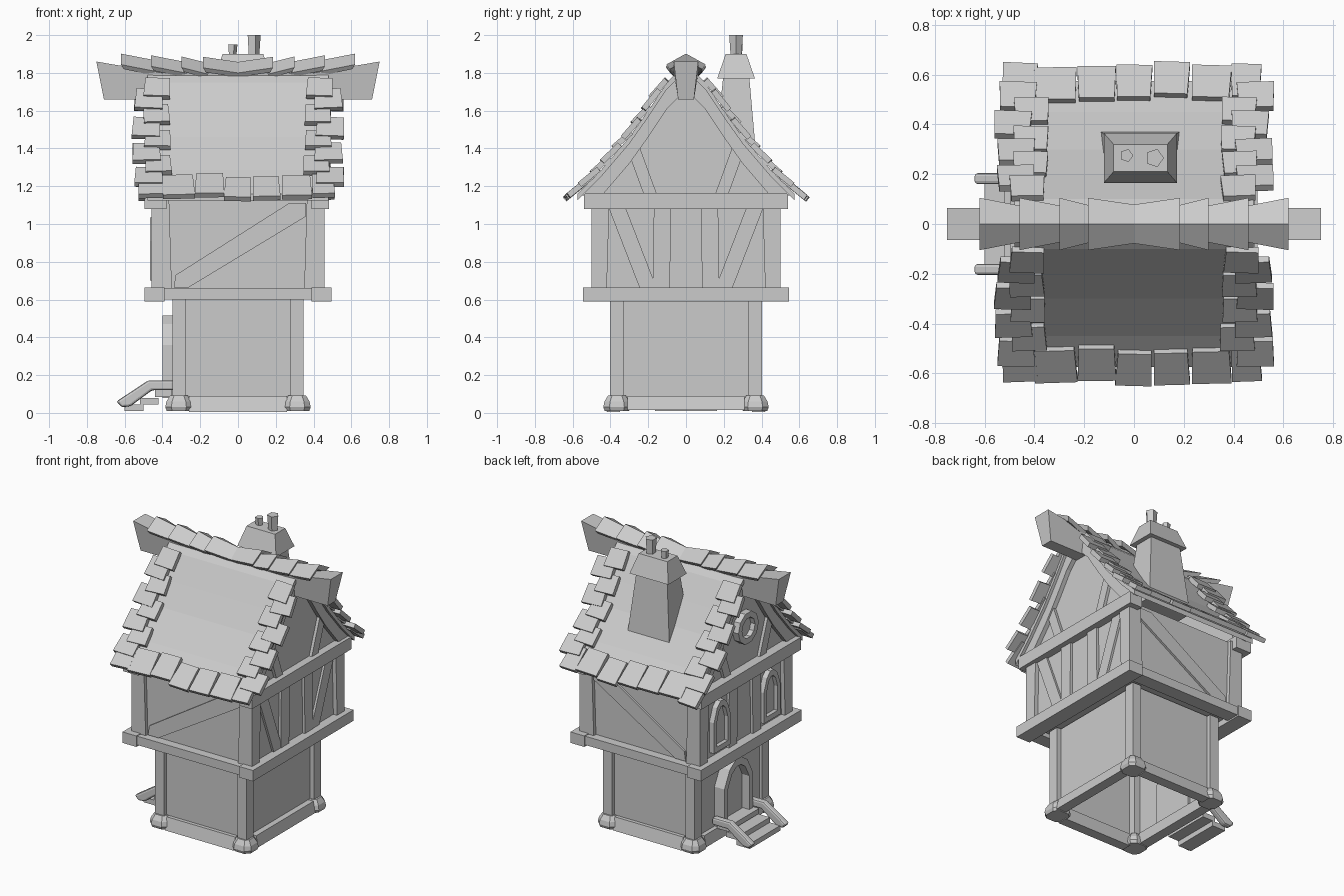
import bpy, bmesh, math, random
from mathutils import Matrix, Vector

if "Cube" in bpy.data.objects:
    bpy.data.objects.remove(bpy.data.objects["Cube"])

random.seed(4)


def loft(name, rings, caps=True):
    """Skin a list of equally long 3D rings."""
    bm = bmesh.new()
    vs = [[bm.verts.new(p) for p in r] for r in rings]
    n = len(rings[0])
    for a, b in zip(vs, vs[1:]):
        for i in range(n):
            j = (i + 1) % n
            bm.faces.new((a[i], a[j], b[j], b[i]))
    if caps:
        bm.faces.new(vs[0])
        bm.faces.new(vs[-1])
    bmesh.ops.recalc_face_normals(bm, faces=bm.faces)
    me = bpy.data.meshes.new(name)
    bm.to_mesh(me)
    bm.free()
    ob = bpy.data.objects.new(name, me)
    bpy.context.collection.objects.link(ob)
    return ob


def on(axis, t, pts):
    """Place 2D points on the plane axis = t."""
    return [{'x': (t, u, v), 'y': (u, t, v), 'z': (u, v, t)}[axis] for u, v in pts]


def prism(name, axis, a, b, pts):
    return loft(name, [on(axis, a, pts), on(axis, b, pts)])


def rect(x0, x1, y0, y1):
    return [(x0, y0), (x1, y0), (x1, y1), (x0, y1)]


def box(name, x0, x1, y0, y1, z0, z1):
    return prism(name, 'z', z0, z1, rect(x0, x1, y0, y1))


def plank(name, axis, a, b, p, q, w):
    """Slanted timber on a wall with horizontally cut ends, width w."""
    h = w / 2
    return prism(name, axis, a, b, [(p[0] - h, p[1]), (p[0] + h, p[1]), (q[0] + h, q[1]), (q[0] - h, q[1])])


def frame(name, outer, inner, x0, x1):
    """Ring-shaped frame on the left wall with a recessed panel."""
    loft(name, [on('x', x0, inner), on('x', x0, outer), on('x', x1, outer),
                on('x', x1, inner), on('x', x0, inner)], caps=False)
    prism(name + "_panel", 'x', x0, x0 + (x1 - x0) * 0.4, inner)


def arch(w, z0, zs, z1):
    return [(-w, z0), (w, z0), (w, zs), (w * .62, zs + (z1 - zs) * .72), (w * .2, z1),
            (-w * .2, z1), (-w * .62, zs + (z1 - zs) * .72), (-w, zs)]


# Lower storey: open-bottomed walls, posts, base stones and sills
wall = rect(-.325, .315, -.375, .375)
loft("lower_wall", [on('z', .03, wall), on('z', .62, wall)], caps=False)
for sx in (-1, 1):
    for sy in (-1, 1):
        x, y = sx * .313, sy * .366
        box("lower_post", x - .034, x + .034, y - .036, y + .036, .05, .62)
        rings = []
        for z, h in ((.01, .064), (.03, .072), (.06, .066), (.093, .046)):
            c = h * .55
            rings.append(on('z', z, [(x + u, y + v) for u, v in
                         ((-h, -c), (-c, -h), (c, -h), (h, -c), (h, c), (c, h), (-c, h), (-h, c))]))
        loft("corner_stone", rings)
for s in (-1, 1):
    prism("sill_long", 'x', -.26, .26, [(s * .42, .005), (s * .40, .09), (s * .35, .09), (s * .35, .005)])
    prism("sill_side", 'y', -.31, .31, [(s * .37, .015), (s * .355, .09), (s * .30, .09), (s * .30, .015)])

# Upper storey with floor beams
box("upper_wall", -.43, .43, -.475, .475, .63, 1.14)
for s in (-1, 1):
    b = sorted((s * .44, s * .535))
    box("floor_beam_long", -.45, .45, b[0], b[1], .6, .66)
    b = sorted((s * .39, s * .495))
    box("floor_beam_side", b[0], b[1], -.545, .545, .59, .665)
    box("gable_beam", b[0], b[1] - s * .012, -.54, .54, 1.08, 1.165)
    for t in (-1, 1):
        x, y = s * .458, t * .5
        loft("upper_post", [on('z', .64, rect(s * .35, x, t * .42, y)),
                            on('z', 1.14, rect(s * .365, x, t * .405, y))])
    # brace on the front and back walls
    prism("long_brace", 'y', s * .46, s * .49, [(-.34, .665), (-.26, .665), (.36, 1.04), (.36, 1.11), (.27, 1.11), (-.33, .73)])
    # timbers on the side walls; the left wall has windows instead of braces
    for t in (-1, 1):
        plank("side_post", 'x', s * .42, s * .448, (t * .13, .66), (t * .125, 1.1), .09)
        if s > 0:
            plank("side_brace", 'x', .42, .445, (t * .20, .66), (t * .37, 1.1), .09)

# Roof shell, curved slope
SLOPE = [(0, 1.85), (.1, 1.75), (.2, 1.6), (.3, 1.46), (.45, 1.285), (.575, 1.16)]


def slope(y):
    for (a, za), (b, zb) in zip(SLOPE, SLOPE[1:]):
        if y <= b or b == SLOPE[-1][0]:
            k = (zb - za) / (b - a)
            return za + k * (y - a), math.atan(-k)


def outline(dz):
    return [(-y, z + dz) for y, z in SLOPE[:0:-1]] + [(y, z + dz) for y, z in SLOPE]


prism("roof_shell", 'x', -.48, .48, outline(0) + outline(-.035)[::-1])

# Gables: wall, rafters and braces
gable = [(-.5, 1.13)] + outline(-.03)[1:-1] + [(.5, 1.13)]
for s in (-1, 1):
    prism("gable_wall", 'x', s * .40, s * .43, gable)
    for t in (-1, 1):
        top = [(t * y, z - .03) for y, z in SLOPE[:-1]]
        low = [(t * y, z - .14) for y, z in SLOPE[:-1]]
        prism("rafter", 'x', s * .42, s * .46, top + [(t * .55, 1.15), (t * .46, 1.15)] + low[::-1])
        plank("gable_brace", 'x', s * .42, s * .45, (t * .19, 1.16), (t * .285, 1.42), .07)


# Roof tiles
def tile(name, x, y, side, w, l, tilt=.1):
    z, a = slope(y)
    m = (Matrix.Diagonal((1, side, 1, 1)) @ Matrix.Translation((x, y, z))
         @ Matrix.Rotation(-(a - tilt), 4, 'X') @ Matrix.Rotation(random.uniform(-.06, .06), 4, 'Z'))
    r = [[m @ Vector((u, v, h)) for u, v in ((-w * .46, -l / 2), (w * .46, -l / 2), (w / 2, l / 2), (-w / 2, l / 2))]
         for h in (.004, .034)]
    loft(name, r)


for side in (-1, 1):
    for x, w in ((-.46, .14), (-.315, .17), (-.15, .155), (0, .145), (.15, .145), (.31, .16), (.45, .12)):
        tile("eave_tile", x, .555 + random.uniform(-.012, .012), side, w, .165)
    for s in (-1, 1):
        for y in (.17, .275, .385, .5):
            tile("verge_tile_outer", s * (.475 + random.uniform(-.01, .015)), y, side, .15, .13)
        for y in (.13, .225, .325, .44):
            tile("verge_tile_inner", s * (.425 + random.uniform(-.015, .01)), y, side, .14, .125, .14)


# Ridge beam and ridge caps
def beam_ring(xt, xb, zt):
    return [(xt, -.065, zt), (xt, .065, zt), (xb, .042, 1.66), (xb, -.042, 1.66)]


loft("ridge_beam", [beam_ring(-.75, -.71, 1.86), beam_ring(-.4, -.4, 1.80),
                    beam_ring(.4, .4, 1.80), beam_ring(.75, .71, 1.86)])


def cap_ring(x, w, z, lean=0):
    return [(x, 0, z), (x, w, z - .058), (x - lean, w - .018, z - .082), (x - lean, 0, z - .04),
            (x - lean, -w + .018, z - .082), (x, -w, z - .058)]


loft("ridge_cap_middle", [cap_ring(-.185, .105, 1.885, -.015), cap_ring(0, .078, 1.858), cap_ring(.185, .105, 1.885, .015)])
for s in (-1, 1):
    for a, b, z in ((.16, .3, 1.887), (.28, .46, 1.893), (.44, .62, 1.902)):
        loft("ridge_cap", [cap_ring(s * a, .07, z - .035), cap_ring(s * b, .105, z, s * .015)])


# Chimney: tapered shaft, hood and two pots
def ring(cx, cy, hx, hy, z):
    return on('z', z, rect(cx - hx, cx + hx, cy - hy, cy + hy))


loft("chimney_shaft", [ring(.025, .262, .165, .115, 1.3), ring(.025, .266, .115, .068, 1.79)])
loft("chimney_hood", [ring(.026, .265, .147, .1, 1.77), ring(.026, .265, .108, .055, 1.9)])
for x, y, r, top in ((.082, .265, .038, 2.0), (-.03, .275, .027, 1.95)):
    loft("chimney_pot", [on('z', z, [(x + k * math.cos(i * math.tau / 5), y + k * math.sin(i * math.tau / 5))
                                     for i in range(5)]) for z, k in ((1.89, r * .8), (top, r))])

# Left side: door, two arched windows and a round window
frame("door_frame", arch(.155, .08, .36, .515), arch(.115, .08, .35, .465), -.31, -.40)
for c in (-.27, .27):
    o, i = arch(.09, .70, .91, 1.035), arch(.06, .735, .90, .995)
    frame("window_frame", [(y + c, z) for y, z in o], [(y + c, z) for y, z in i], -.42, -.465)


def circle(r):
    return [(r * math.cos(i * math.tau / 10), 1.43 + r * math.sin(i * math.tau / 10)) for i in range(10)]


frame("round_window", circle(.11), circle(.07), -.42, -.475)

# Door steps and handrails
for i, (x, z) in enumerate(((-.44, .12), (-.52, .08), (-.60, .045))):
    box("step", x, -.35 if i == 0 else x + .1, -.165, .165, z - .035, z)
for s in (-1, 1):
    rail = prism("handrail", 'y', s * .16, s * .205,
                 [(-.645, .06), (-.615, .03), (-.57, .035), (-.455, .12), (-.34, .12), (-.34, .172), (-.475, .172)])
    bev = rail.modifiers.new("round", 'BEVEL')
    bev.width = .012
    bev.segments = 2
